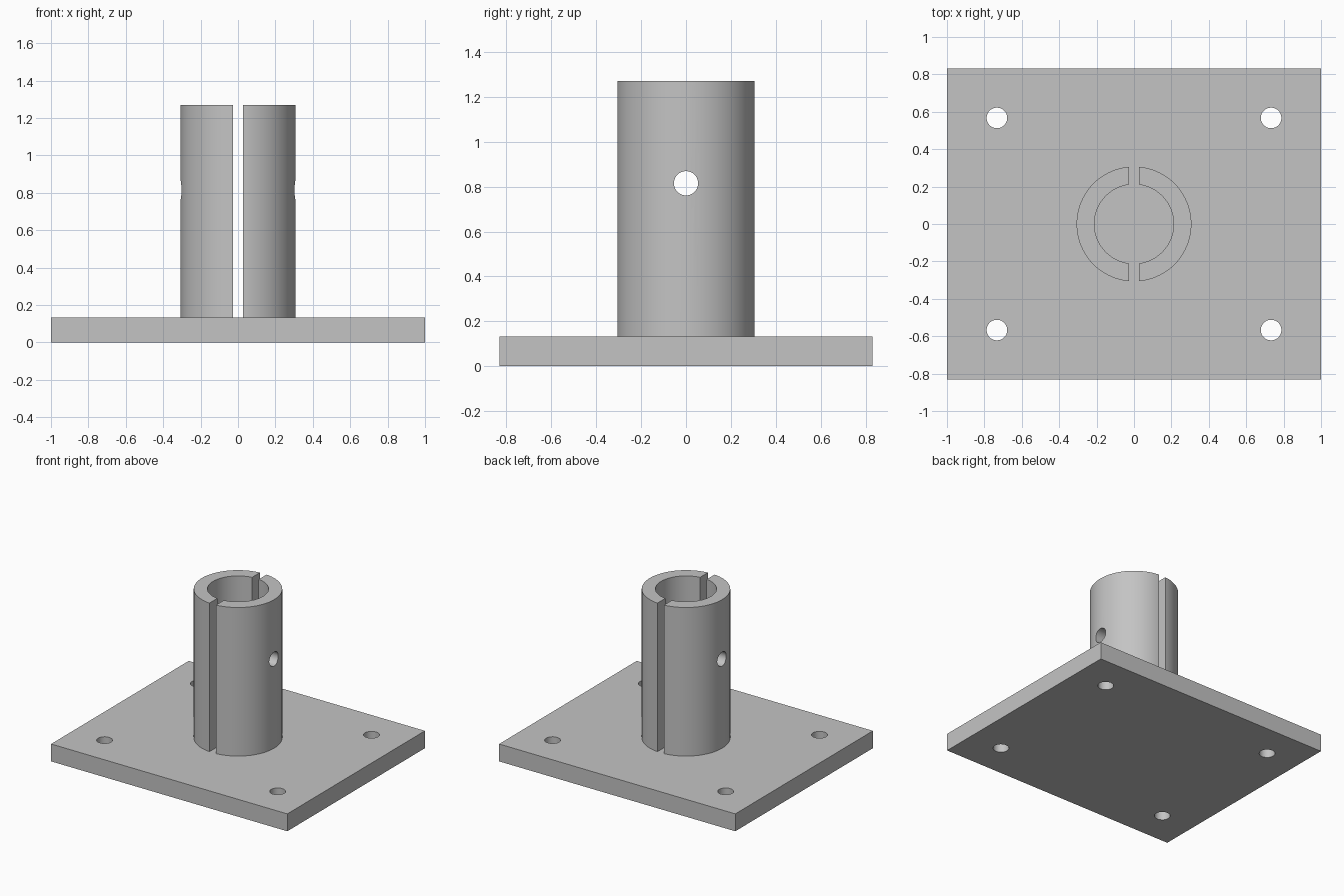
import bpy
from math import radians

cube = bpy.data.objects.get("Cube")
if cube:
    bpy.data.objects.remove(cube, do_unlink=True)

WIDTH, DEPTH, THICK = 2.0, 1.664, 0.133
TOP = 1.27
OUTER, INNER = 0.307, 0.212
SLOT = 0.056
BOLT_X, BOLT_Y, BOLT_R = 0.733, 0.567, 0.055
PIN_Z, PIN_R = 0.815, 0.054

steel = bpy.data.materials.new("grey steel")
steel.use_nodes = True
grey = (0.55, 0.55, 0.55, 1)
steel.diffuse_color = grey
steel.node_tree.nodes["Principled BSDF"].inputs["Base Color"].default_value = grey


def box(name, size, loc):
    bpy.ops.mesh.primitive_cube_add(size=1, location=loc)
    ob = bpy.context.object
    ob.name = name
    ob.scale = size
    bpy.ops.object.transform_apply(location=False, rotation=False, scale=True)
    return ob


def cylinder(name, radius, length, loc, sides=48, rot=(0, 0, 0)):
    bpy.ops.mesh.primitive_cylinder_add(
        vertices=sides, radius=radius, depth=length, location=loc, rotation=rot)
    bpy.context.object.name = name
    return bpy.context.object


def cut(target, cutter):
    """Subtract the cutter from the target, then discard the cutter."""
    mod = target.modifiers.new("cut", 'BOOLEAN')
    mod.operation = 'DIFFERENCE'
    mod.solver = 'EXACT'
    mod.object = cutter
    bpy.context.view_layer.objects.active = target
    bpy.ops.object.modifier_apply(modifier=mod.name)
    bpy.data.objects.remove(cutter, do_unlink=True)


def finish(ob):
    ob.data.materials.clear()
    ob.data.materials.append(steel)
    bpy.ops.object.select_all(action='DESELECT')
    ob.select_set(True)
    bpy.context.view_layer.objects.active = ob
    bpy.ops.object.shade_smooth_by_angle(angle=radians(30))


# Base plate with four bolt holes
plate = box("base_plate", (WIDTH, DEPTH, THICK), (0, 0, THICK / 2))
for sx in (-1, 1):
    for sy in (-1, 1):
        cut(plate, cylinder("bolt_hole", BOLT_R, 1, (sx * BOLT_X, sy * BOLT_Y, 0)))
finish(plate)

# Upright tube: bored out, slotted front to back, cross-drilled for a pin
mid = (THICK + TOP) / 2
tube = cylinder("split_tube", OUTER, TOP - THICK, (0, 0, mid), 96)
cut(tube, cylinder("bore", INNER, 3, (0, 0, mid), 96))
cut(tube, box("slot", (SLOT, 1, 3), (0, 0, mid)))
cut(tube, cylinder("pin_hole", PIN_R, 1, (0, 0, PIN_Z), rot=(0, radians(90), 0)))
finish(tube)
